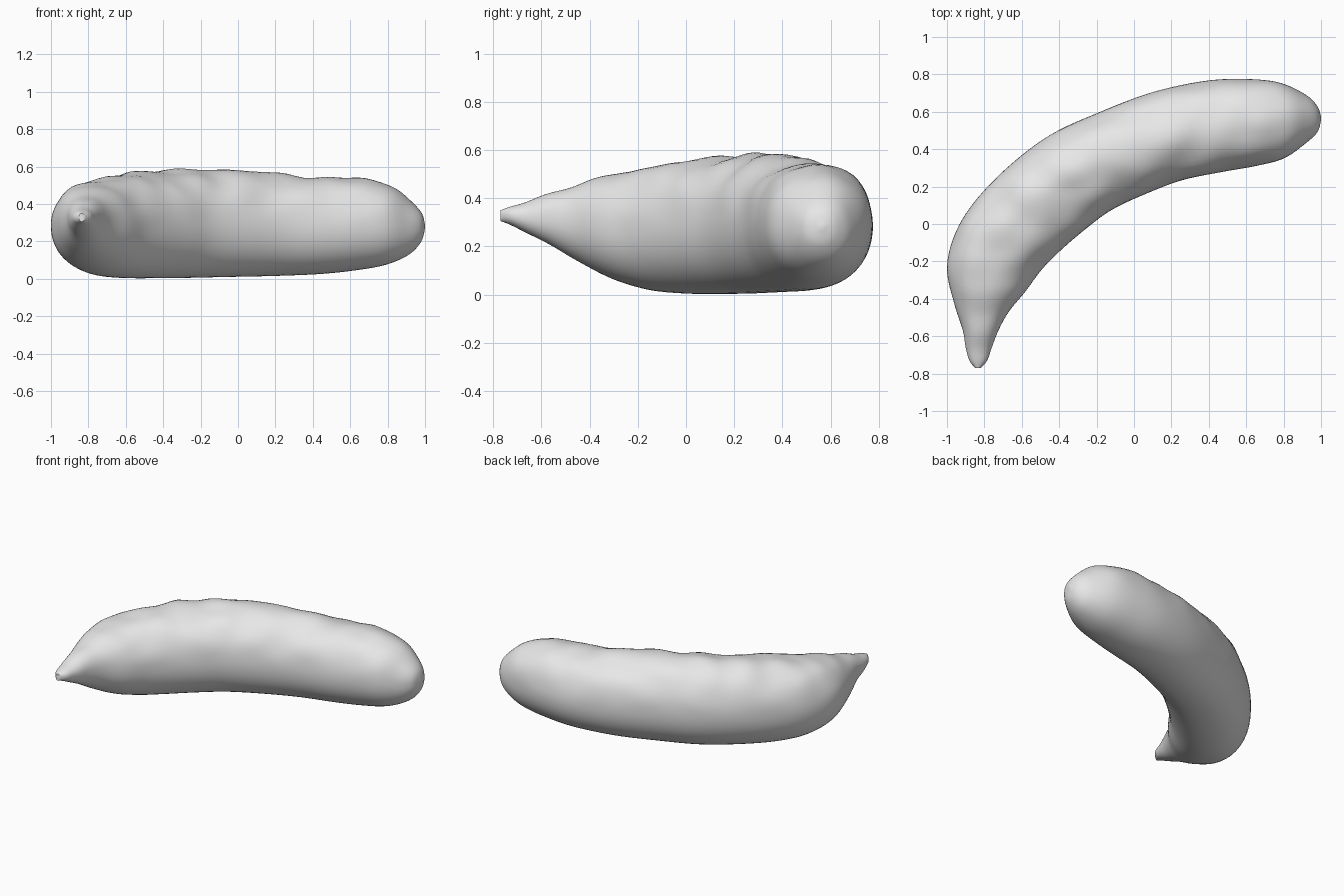
import bpy
import math
from mathutils import Vector, noise

cube = bpy.data.objects.get("Cube")
if cube:
    bpy.data.objects.remove(cube, do_unlink=True)

# Stations from stem to blossom end: outer x, y, inner x, y, bottom z, top z
STATIONS = [
    (-.85, -.77, -.82, -.77, .305, .35),
    (-.88, -.73, -.785, -.73, .29, .365),
    (-.90, -.66, -.76, -.66, .255, .385),
    (-.915, -.57, -.725, -.57, .21, .42),
    (-.96, -.43, -.67, -.47, .14, .455),
    (-1.0, -.24, -.58, -.36, .065, .50),
    (-.96, -.06, -.49, -.24, .02, .535),
    (-.86, .11, -.38, -.13, .005, .56),
    (-.68, .30, -.25, -.02, .003, .575),
    (-.45, .475, -.12, .075, .005, .585),
    (-.18, .60, .06, .16, .01, .58),
    (.10, .705, .26, .235, .015, .56),
    (.38, .765, .48, .28, .025, .54),
    (.60, .775, .65, .31, .045, .54),
    (.78, .755, .80, .35, .075, .505),
    (.92, .69, .91, .425, .13, .42),
    (.98, .63, .98, .49, .20, .355),
    (1.0, .575, 1.0, .555, .27, .29),
]
STEPS, SIDES = 6, 56


def spline(a, b, c, d, t):
    """Catmull-Rom blend of four numbers."""
    return b + .5 * t * (c - a + t * (2*a - 5*b + 4*c - d + t * (3*(b - c) + d - a)))


def sample(i, t):
    last = len(STATIONS) - 1
    pts = [STATIONS[min(max(i + k, 0), last)] for k in (-1, 0, 1, 2)]
    return [spline(*vals, t) for vals in zip(*pts)]


def section(s):
    """Slightly squared oval ring, with gentle lumps on the upper side."""
    low, high = s[4], s[5]
    outer = Vector((s[0], s[1], (low + high) / 2))
    inner = Vector((s[2], s[3], (low + high) / 2))
    mid, half = (outer + inner) / 2, (outer - inner) / 2
    ring = []
    for k in range(SIDES):
        a = math.tau * k / SIDES
        c, n = math.cos(a), math.sin(a)
        r = (abs(c) ** 2.15 + abs(n) ** 2.15) ** (-1 / 2.15)
        p = mid + half * c * r + Vector((0, 0, (high - low) / 2 * n * r))
        lump = noise.noise(p * 6) * .04 * (high - low) * max(n, 0)
        ring.append(p + (p - mid).normalized() * lump)
    return ring


# Curved fruit body, lofted through the sections
rings = [section(sample(i, j / STEPS))
         for i in range(len(STATIONS) - 1) for j in range(STEPS)]
rings.append(section(STATIONS[-1]))
verts = [p for ring in rings for p in ring]
faces = []
for r in range(len(rings) - 1):
    for k in range(SIDES):
        a, b = r * SIDES + k, r * SIDES + (k + 1) % SIDES
        faces.append((a, b, b + SIDES, a + SIDES))
# End caps
faces.append(tuple(reversed(range(SIDES))))
faces.append(tuple(range(len(verts) - SIDES, len(verts))))

mesh = bpy.data.meshes.new("curved_fruit")
mesh.from_pydata(verts, [], faces)
mesh.update()
fruit = bpy.data.objects.new("curved_fruit", mesh)
bpy.context.collection.objects.link(fruit)

# Plain skin colour
skin = bpy.data.materials.new("light_grey")
skin.use_nodes = True
colour = (.8, .8, .8, 1)
skin.diffuse_color = colour
for node in skin.node_tree.nodes:
    if node.type == 'BSDF_PRINCIPLED':
        node.inputs["Base Color"].default_value = colour
mesh.materials.append(skin)

# Consistent outward normals and smooth shading
bpy.ops.object.select_all(action='DESELECT')
fruit.select_set(True)
bpy.context.view_layer.objects.active = fruit
bpy.ops.object.mode_set(mode='EDIT')
bpy.ops.mesh.select_all(action='SELECT')
bpy.ops.mesh.normals_make_consistent(inside=False)
bpy.ops.object.mode_set(mode='OBJECT')
bpy.ops.object.shade_smooth_by_angle(angle=math.radians(50))
